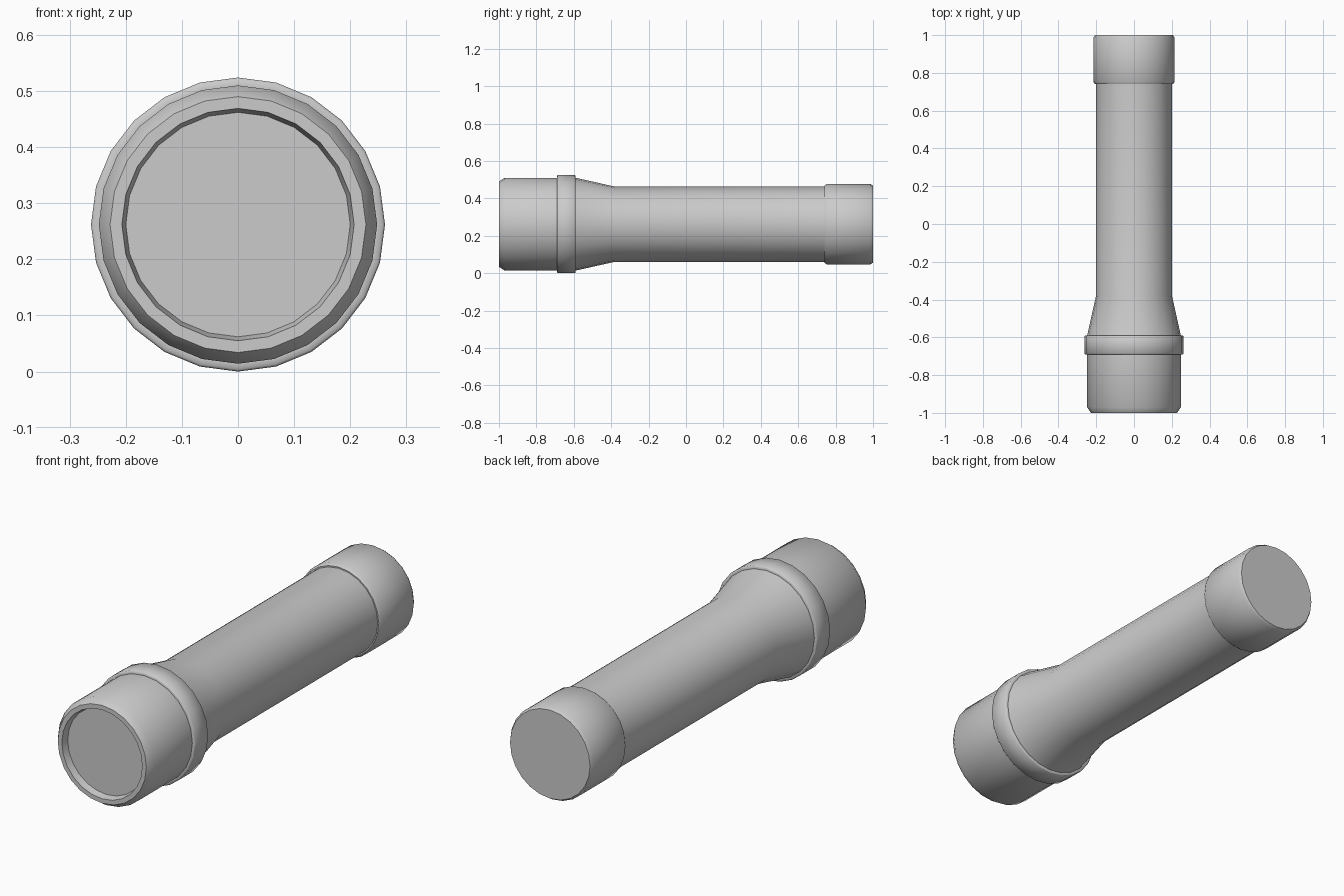
import bpy, bmesh, math

if "Cube" in bpy.data.objects:
    bpy.data.objects.remove(bpy.data.objects["Cube"])

SIDES = 24
AXIS_Z = 0.262


def lathe(name, profile, closed=False):
    """Spin (y, radius) points around the long axis; open profiles get end caps."""
    bm = bmesh.new()
    rings = []
    for y, r in profile:
        rings.append([bm.verts.new((r * math.sin(2 * math.pi * i / SIDES), y,
                                    AXIS_Z + r * math.cos(2 * math.pi * i / SIDES)))
                      for i in range(SIDES)])
    pairs = list(zip(rings, rings[1:]))
    if closed:
        pairs.append((rings[-1], rings[0]))
    for a, b in pairs:
        for i in range(SIDES):
            j = (i + 1) % SIDES
            bm.faces.new((a[i], a[j], b[j], b[i]))
    if not closed:
        bm.faces.new(rings[0])
        bm.faces.new(rings[-1])
    bmesh.ops.recalc_face_normals(bm, faces=bm.faces)
    mesh = bpy.data.meshes.new(name)
    bm.to_mesh(mesh)
    bm.free()
    obj = bpy.data.objects.new(name, mesh)
    bpy.context.collection.objects.link(obj)
    bpy.ops.object.select_all(action='DESELECT')
    obj.select_set(True)
    bpy.context.view_layer.objects.active = obj
    bpy.ops.object.shade_smooth_by_angle(angle=math.radians(50))
    return obj


# One continuous shell: recessed lens, head, collar, taper, tube and tail cap
lathe("flashlight_body", [
    (-0.967, 0.200), (-1.0, 0.207),                    # lens recess
    (-1.0, 0.228), (-0.97, 0.248),                     # rolled front rim
    (-0.69, 0.248),                                    # head
    (-0.69, 0.258), (-0.686, 0.262),                   # collar
    (-0.594, 0.262), (-0.59, 0.258),
    (-0.59, 0.248), (-0.38, 0.201),                    # taper
    (0.74, 0.201),                                     # handle tube
    (0.74, 0.207), (0.753, 0.215),                     # tail cap
    (0.986, 0.215), (1.0, 0.206),
])
